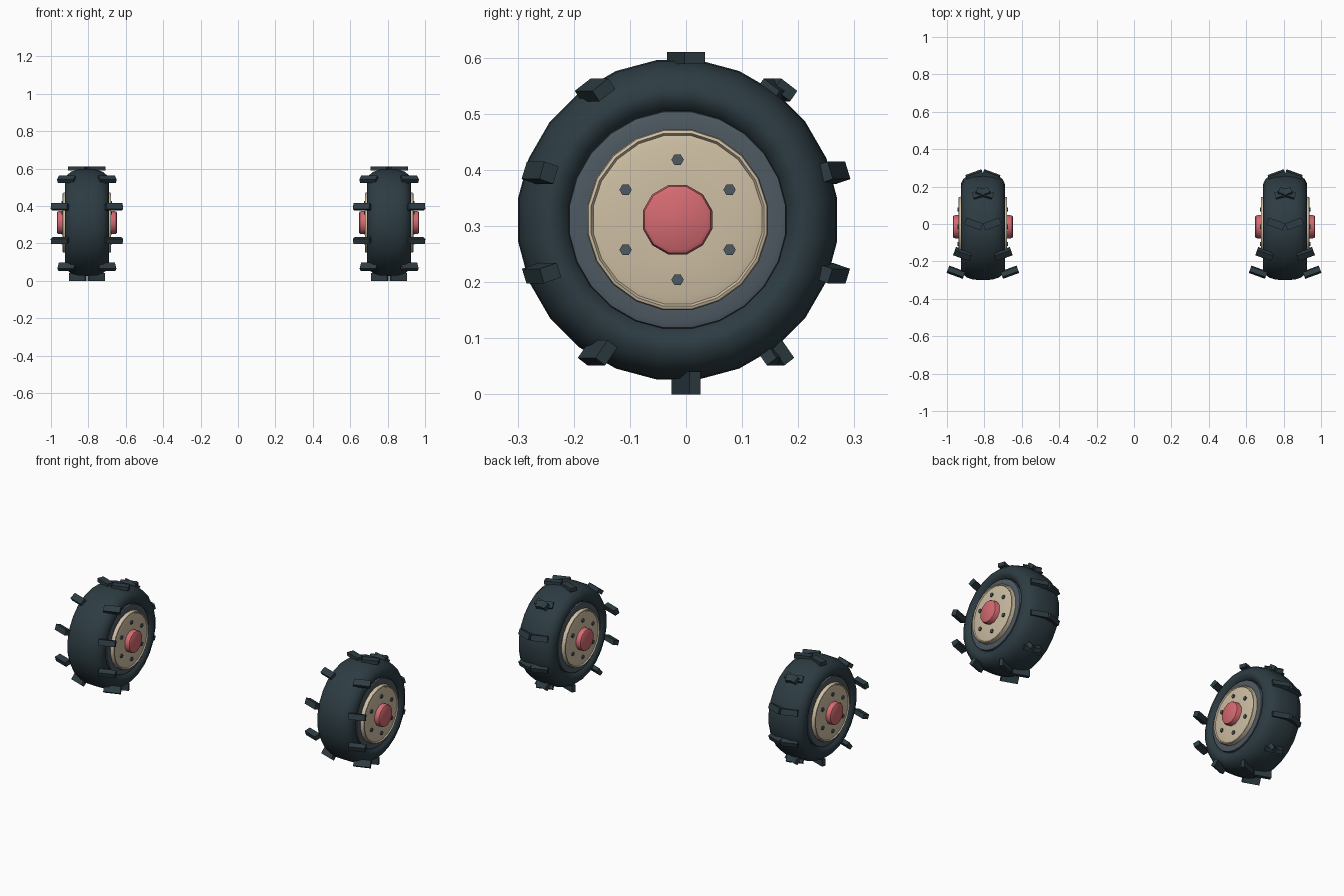
import bpy, bmesh, math
from mathutils import Matrix

cube = bpy.data.objects.get("Cube")
if cube:
    bpy.data.objects.remove(cube, do_unlink=True)


def material(name, rgb):
    m = bpy.data.materials.new(name)
    m.use_nodes = True
    m.diffuse_color = (*rgb, 1)
    node = next(n for n in m.node_tree.nodes if n.type == 'BSDF_PRINCIPLED')
    node.inputs["Base Color"].default_value = (*rgb, 1)
    return m


RUBBER = material("dark rubber", (0.026, 0.045, 0.055))
STEEL = material("slate steel", (0.075, 0.1, 0.12))
CREAM = material("cream paint", (0.62, 0.52, 0.37))
RED = material("red hub paint", (0.66, 0.145, 0.165))

WHEEL_X = 0.808
AXLE_Y, AXLE_Z = -0.015, 0.311     # tyre and rim centre
LUG_Z, LUG_R = 0.305, 0.305        # lug ring centre and radius
TOE = math.radians(20)             # splay of each half ring of lugs


def finish(name, bm, mat, smooth=None):
    bmesh.ops.recalc_face_normals(bm, faces=bm.faces)
    mesh = bpy.data.meshes.new(name)
    bm.to_mesh(mesh)
    bm.free()
    mesh.materials.append(mat)
    obj = bpy.data.objects.new(name, mesh)
    bpy.context.collection.objects.link(obj)
    if smooth:
        bpy.ops.object.select_all(action='DESELECT')
        obj.select_set(True)
        bpy.context.view_layer.objects.active = obj
        bpy.ops.object.shade_smooth_by_angle(angle=math.radians(smooth))
    return obj


def lathe(name, half, cx, sides, mat, smooth=40, ring=False):
    """Revolve a mirrored (x, radius) profile about the axle."""
    profile = [(-x, r) for x, r in reversed(half) if x > 0] + half
    bm = bmesh.new()
    rings = []
    for x, r in profile:
        angles = [2 * math.pi * (i + 0.5) / sides for i in range(sides)]
        rings.append([bm.verts.new((cx + x, AXLE_Y + r * math.sin(a),
                                    AXLE_Z + r * math.cos(a))) for a in angles])
    pairs = list(zip(rings, rings[1:]))
    if ring:
        pairs.append((rings[-1], rings[0]))
    for a, b in pairs:
        for i in range(sides):
            j = (i + 1) % sides
            bm.faces.new((a[i], a[j], b[j], b[i]))
    if not ring:
        bm.faces.new(rings[0])
        bm.faces.new(rings[-1])
    return finish(name, bm, mat, smooth)


def lugs(name, cx, side):
    """Ten tread blocks on a ring toed outward at the front."""
    bm = bmesh.new()
    base = Matrix.Translation((cx + side * 0.05, 0, LUG_Z)) @ Matrix.Rotation(side * TOE, 4, 'Z')
    for k in range(10):
        a = 2 * math.pi * k / 10
        low = (1 - math.cos(a)) / 2            # 0 at the top, 1 at the bottom
        width, depth = 0.039 - 0.018 * low, 0.021 + 0.02 * low
        place = (base @ Matrix.Rotation(a, 4, 'X')
                 @ Matrix.Translation((0, 0, LUG_R - depth / 2))
                 @ Matrix.Diagonal((0.092, width, depth, 1)))
        bmesh.ops.create_cube(bm, size=1, matrix=place)
    return finish(name, bm, RUBBER)


def bolts(name, cx):
    """Six hexagonal bolts on each face of the wheel disc."""
    bm = bmesh.new()
    for side in (-1, 1):
        for k in range(6):
            a = math.pi * k / 3
            place = (Matrix.Translation((cx + side * 0.124, AXLE_Y + 0.107 * math.sin(a),
                                         AXLE_Z + 0.107 * math.cos(a)))
                     @ Matrix.Rotation(math.pi / 2, 4, 'Y'))
            bmesh.ops.create_cone(bm, cap_ends=True, segments=6, radius1=0.011,
                                  radius2=0.011, depth=0.022, matrix=place)
    return finish(name, bm, STEEL)


TYRE = [(0, 0.287), (0.05, 0.285), (0.085, 0.274), (0.106, 0.256), (0.117, 0.232),
        (0.114, 0.213), (0.1, 0.2), (0.085, 0.188)]
RIM = [(0, 0.19), (0.09, 0.196), (0.106, 0.194), (0.109, 0.185), (0.106, 0.155)]
DISC = [(0, 0.163), (0.118, 0.163), (0.128, 0.161), (0.13, 0.156), (0.124, 0.152),
        (0.127, 0.14), (0.13, 0.07)]
HUB = [(0, 0.064), (0.148, 0.064), (0.157, 0.061), (0.161, 0.054)]

for label, side in (("left", 1), ("right", -1)):
    cx = side * WHEEL_X
    lathe(label + "_tyre", TYRE, cx, 24, RUBBER, 60, ring=True)
    lathe(label + "_rim", RIM, cx, 24, STEEL)
    lathe(label + "_wheel_disc", DISC, cx, 20, CREAM)
    lathe(label + "_hub_cap", HUB, cx, 12, RED)
    bolts(label + "_wheel_bolts", cx)
    lugs(label + "_tread_lugs_left", cx, 1)
    lugs(label + "_tread_lugs_right", cx, -1)
